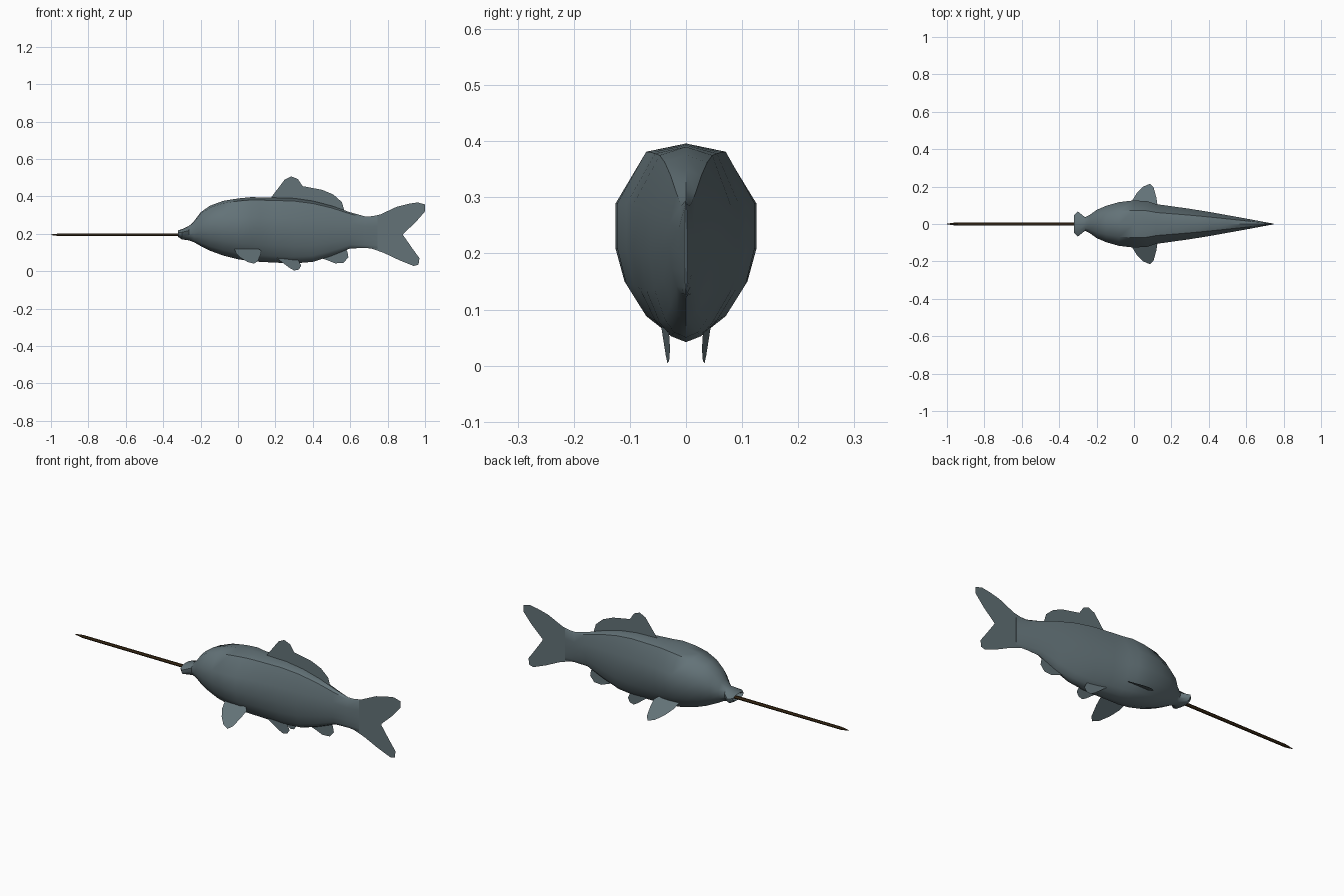
import bpy
import bmesh
from mathutils import Vector

cube = bpy.data.objects.get("Cube")
if cube:
    bpy.data.objects.remove(cube, do_unlink=True)


def material(name, rgb):
    m = bpy.data.materials.new(name)
    m.use_nodes = True
    m.diffuse_color = (*rgb, 1)
    m.node_tree.nodes["Principled BSDF"].inputs["Base Color"].default_value = (*rgb, 1)
    return m


SKIN = material("slate grey", (0.125, 0.17, 0.187))
WOOD = material("dark brown", (0.045, 0.024, 0.008))


def finish(bm, name, mat, smooth_angle=None):
    mesh = bpy.data.meshes.new(name)
    bm.to_mesh(mesh)
    bm.free()
    mesh.materials.append(mat)
    obj = bpy.data.objects.new(name, mesh)
    bpy.context.collection.objects.link(obj)
    if smooth_angle:
        bpy.ops.object.select_all(action='DESELECT')
        bpy.context.view_layer.objects.active = obj
        obj.select_set(True)
        bpy.ops.object.shade_smooth_by_angle(angle=smooth_angle)
    return obj


def loft(name, rings, mat, smooth_angle):
    bm = bmesh.new()
    loops = [[bm.verts.new(p) for p in ring] for ring in rings]
    n = len(loops[0])
    for a, b in zip(loops, loops[1:]):
        for i in range(n):
            j = (i + 1) % n
            bm.faces.new((a[i], a[j], b[j], b[i]))
    bm.faces.new(loops[0])
    bm.faces.new(loops[-1])
    bmesh.ops.recalc_face_normals(bm, faces=bm.faces)
    return finish(bm, name, mat, smooth_angle)


# Body: one half cross-section (width, height fraction), mirrored and lofted
half = [(0, 1), (.58, .957), (1, .69), (1, .45), (.87, .265), (.58, .10), (.33, .03), (0, 0)]
section = half + [(-w, t) for w, t in reversed(half[1:-1])]
# x, bottom z, top z, half width
stations = [
    (-.29, .188, .205, .03), (-.322, .185, .218, .045), (-.30, .17, .225, .067),
    (-.262, .165, .242, .036), (-.235, .155, .268, .05), (-.20, .135, .315, .075),
    (-.15, .11, .35, .097), (-.08, .084, .376, .117), (0, .064, .389, .126),
    (.07, .054, .396, .122), (.12, .05, .395, .106), (.20, .046, .393, .095),
    (.30, .042, .39, .081), (.40, .05, .376, .065), (.50, .082, .35, .047),
    (.60, .122, .315, .029), (.68, .124, .293, .014), (.745, .12, .295, .002),
]
loft("body", [[(x, w * s, lo + t * (hi - lo)) for s, t in section]
              for x, lo, hi, w in stations], SKIN, 0.8)


# Fins: thin single sheets cut from a side outline
def fin(name, points):
    bm = bmesh.new()
    face = bm.faces.new([bm.verts.new(Vector(p)) for p in points])
    bmesh.ops.triangulate(bm, faces=[face])
    return finish(bm, name, SKIN)


def upright(outline):
    return [(x, 0, z) for x, z in outline]


fin("tail_fin", upright([
    (.70, .29), (.76, .303), (.85, .345), (.91, .36), (.96, .368), (1, .357), (1, .32),
    (.95, .262), (.88, .197), (.93, .125), (.97, .07), (.965, .035), (.94, .028),
    (.86, .06), (.78, .098), (.70, .126)]))
fin("dorsal_fin", upright([
    (.17, .385), (.21, .435), (.25, .49), (.285, .507), (.32, .493), (.345, .455),
    (.45, .435), (.51, .41), (.555, .37), (.57, .32), (.38, .34)]))
fin("anal_fin", upright([
    (.43, .075), (.48, .058), (.52, .042), (.565, .045), (.59, .075), (.585, .105),
    (.56, .14), (.48, .13)]))

# Paired fins, repeated on both sides
pectoral = [(-.02, .085), (-.01, .125), (.015, .165), (.05, .2), (.085, .215), (.105, .195),
            (.12, .14), (.125, .105), (.11, .085)]
pelvic = [(.20, .075), (.24, .045), (.275, .018), (.30, .004), (.325, .009),
          (.338, .03), (.325, .055), (.30, .085)]
for side, s in (("left", 1), ("right", -1)):
    # Model faces -y, so its left is +x; these pairs sit across the y axis
    label = "back" if s == 1 else "front"
    fin(f"{label}_pectoral_fin", [(x, s * y, .12 - .61 * (y - .085)) for x, y in pectoral])
    fin(f"{label}_pelvic_fin", [(x, s * (.045 - .12 * (x - .2)), z) for x, z in pelvic])

# Rod: slim six-sided shaft with a tapered tip, held in the mouth
hexagon = [(1, 0), (.5, .87), (-.5, .87), (-1, 0), (-.5, -.87), (.5, -.87)]
loft("rod", [[(x, r * a, .195 + r * b) for a, b in hexagon]
             for x, r in ((-1, .002), (-.955, .008), (-.26, .009))], WOOD, 0.5)
